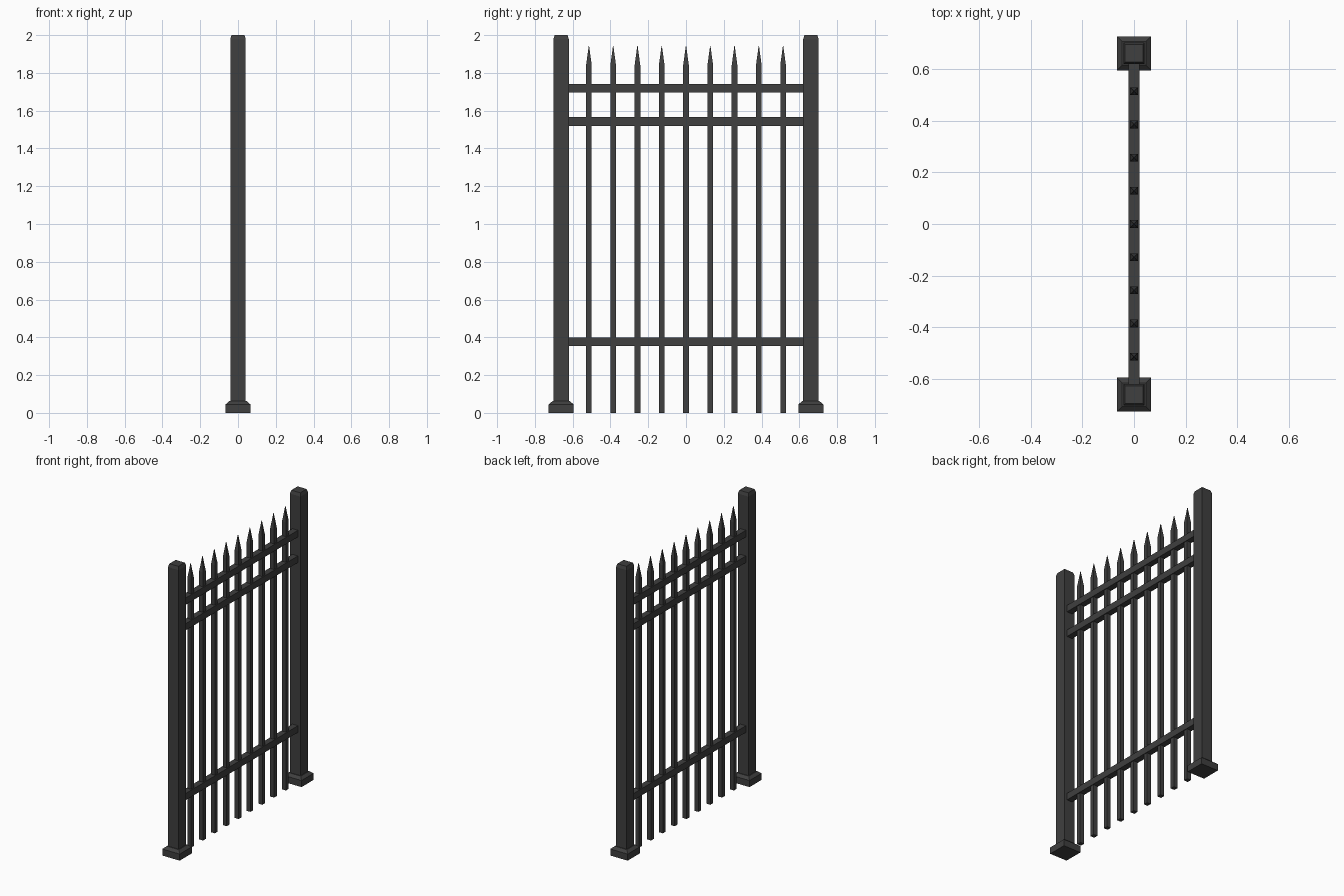
import bpy
import bmesh

cube = bpy.data.objects.get("Cube")
if cube:
    bpy.data.objects.remove(cube, do_unlink=True)

iron = bpy.data.materials.new("dark grey iron")
iron.use_nodes = True
colour = (0.05, 0.05, 0.05, 1)
iron.diffuse_color = colour
iron.node_tree.nodes["Principled BSDF"].inputs["Base Color"].default_value = colour


def square_column(name, y, profile):
    """Stack square rings, given as (half width, height), into a closed solid."""
    bm = bmesh.new()
    rings = []
    for r, z in profile:
        corners = ((-r, -r), (r, -r), (r, r), (-r, r))
        rings.append([bm.verts.new((cx, cy, z)) for cx, cy in corners])
    for low, high in zip(rings, rings[1:]):
        for i in range(4):
            j = (i + 1) % 4
            bm.faces.new((low[i], low[j], high[j], high[i]))
    bm.faces.new(rings[0][::-1])
    bm.faces.new(rings[-1])
    mesh = bpy.data.meshes.new(name)
    bm.to_mesh(mesh)
    bm.free()
    mesh.materials.append(iron)
    obj = bpy.data.objects.new(name, mesh)
    obj.location.y = y
    bpy.context.collection.objects.link(obj)


def rail(name, z):
    bpy.ops.mesh.primitive_cube_add(size=1, location=(0, 0, z))
    obj = bpy.context.object
    obj.name = name
    obj.scale = (0.042, 1.26, 0.046)
    bpy.ops.object.transform_apply(location=False, rotation=False, scale=True)
    obj.data.materials.append(iron)


# Posts with chamfered tops, standing on sloped foot plates
POST_Y = 0.661
for side, y in (("front", -POST_Y), ("back", POST_Y)):
    square_column(side + "_post", y, [(0.041, 0.01), (0.041, 1.978), (0.034, 2.0)])
    square_column(side + "_post_foot", y, [(0.066, 0), (0.066, 0.045), (0.046, 0.062)])

# Horizontal rails
for name, z in (("bottom_rail", 0.377), ("middle_rail", 1.543), ("top_rail", 1.719)):
    rail(name, z)

# Pointed pickets
COUNT, PITCH = 9, 0.1285
for i in range(COUNT):
    y = (i - (COUNT - 1) / 2) * PITCH
    square_column(f"picket_{i + 1}", y, [(0.015, 0), (0.015, 1.84), (0.001, 1.943)])
